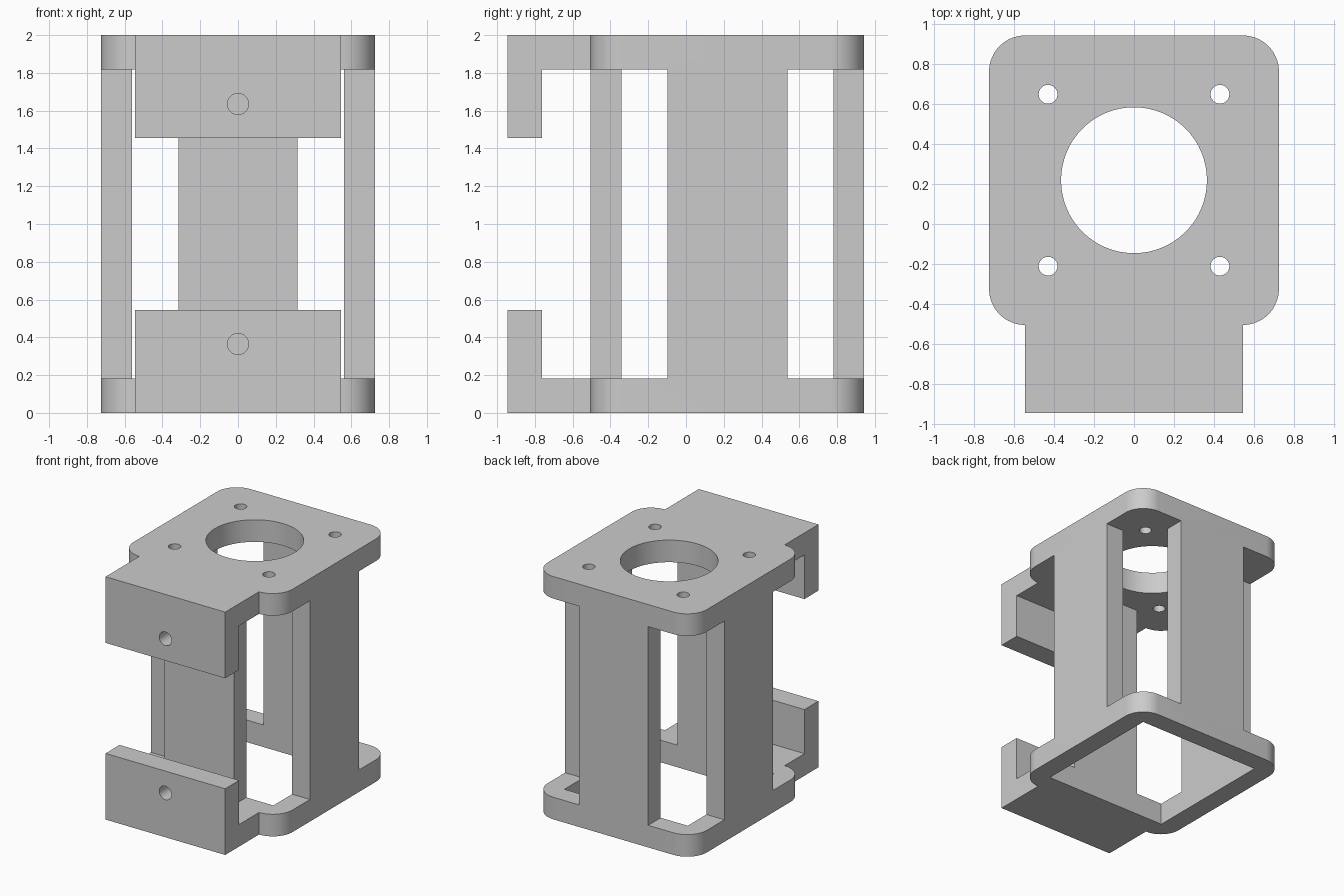
import bpy, bmesh, math

cube = bpy.data.objects.get("Cube")
if cube:
    bpy.data.objects.remove(cube, do_unlink=True)

grey = bpy.data.materials.new("plain grey")
grey.use_nodes = True
colour = (0.6, 0.6, 0.6, 1)
grey.diffuse_color = colour
grey.node_tree.nodes["Principled BSDF"].inputs["Base Color"].default_value = colour

# Main sizes
W, FRONT, BACK, H = 0.725, -0.505, 0.943, 2.0
MID = (FRONT + BACK) / 2
PLATE, WALL, RADIUS = 0.182, 0.163, 0.18
LIP_FRONT, LIP_HEIGHT, BRACKET_W = -0.945, 0.545, 0.545


def prism(name, points, offset):
    """Extrude a closed polygon of 3D points along an offset."""
    bm = bmesh.new()
    face = bm.faces.new([bm.verts.new(p) for p in points])
    out = bmesh.ops.extrude_face_region(bm, geom=[face])
    verts = [v for v in out["geom"] if isinstance(v, bmesh.types.BMVert)]
    bmesh.ops.translate(bm, verts=verts, vec=offset)
    bmesh.ops.recalc_face_normals(bm, faces=bm.faces)
    mesh = bpy.data.meshes.new(name)
    bm.to_mesh(mesh)
    bm.free()
    mesh.materials.append(grey)
    obj = bpy.data.objects.new(name, mesh)
    bpy.context.collection.objects.link(obj)
    return obj


def box(name, x, y, z):
    pts = [(x[0], y[0], z[0]), (x[1], y[0], z[0]), (x[1], y[1], z[0]), (x[0], y[1], z[0])]
    return prism(name, pts, (0, 0, z[1] - z[0]))


def arc(cx, cy, r, start, sweep, steps):
    return [(cx + r * math.cos(start + sweep * i / steps),
             cy + r * math.sin(start + sweep * i / steps)) for i in range(steps + 1)]


def circle(x, y, r, steps):
    return arc(x, y, r, 0, math.tau, steps)[:-1]


def combine(target, tool, operation):
    """Apply a boolean and discard the tool."""
    mod = target.modifiers.new("boolean", "BOOLEAN")
    mod.operation, mod.solver, mod.object = operation, "EXACT", tool
    bpy.context.view_layer.update()
    result = bpy.data.meshes.new_from_object(
        target.evaluated_get(bpy.context.evaluated_depsgraph_get()))
    target.modifiers.clear()
    target.data = result
    bpy.data.objects.remove(tool, do_unlink=True)


# Rounded housing block
outline = []
for k, (sx, sy) in enumerate([(1, 1), (-1, 1), (-1, -1), (1, -1)]):
    half = (BACK - FRONT) / 2
    outline += arc(sx * (W - RADIUS), MID + sy * (half - RADIUS), RADIUS,
                   k * math.pi / 2, math.pi / 2, 16)
housing = prism("motor_housing", [(x, y, 0) for x, y in outline], (0, 0, H))

# Cavity, open at the bottom
combine(housing, box("cavity_cutter", (-W + WALL, W - WALL),
                     (FRONT + WALL, BACK - WALL), (-0.2, H - PLATE)), "DIFFERENCE")

# Corner windows between the four wall panels
for x in [(-1, -0.315), (0.315, 1)]:
    for y in [(-1, MID - 0.318), (MID + 0.318, 1.2)]:
        combine(housing, box("window_cutter", x, y, (PLATE, H - PLATE)), "DIFFERENCE")

# Shaft hole and four screw holes in the top plate
holes = [(0, MID, 0.365, 64)]
holes += [(sx * 0.43, MID + sy * 0.43, 0.047, 32) for sx in (-1, 1) for sy in (-1, 1)]
for x, y, r, n in holes:
    pts = [(px, py, H - PLATE - 0.1) for px, py in circle(x, y, r, n)]
    combine(housing, prism("hole_cutter", pts, (0, 0, 0.5)), "DIFFERENCE")

# Mirrored L brackets on the front, each with a hole through its lip
profile = [(FRONT + 0.1, 0), (LIP_FRONT, 0), (LIP_FRONT, LIP_HEIGHT),
           (LIP_FRONT + 0.182, LIP_HEIGHT), (LIP_FRONT + 0.182, PLATE), (FRONT + 0.1, PLATE)]
for flip in (False, True):
    def height(z):
        return H - z if flip else z
    bracket = prism("bracket", [(-BRACKET_W, y, height(z)) for y, z in profile],
                    (2 * BRACKET_W, 0, 0))
    pts = [(px, LIP_FRONT - 0.1, pz) for px, pz in circle(0, height(0.365), 0.056, 32)]
    combine(bracket, prism("hole_cutter", pts, (0, 0.35, 0)), "DIFFERENCE")
    combine(housing, bracket, "UNION")

# Smooth the round parts and keep the edges sharp
bpy.ops.object.select_all(action="DESELECT")
housing.select_set(True)
bpy.context.view_layer.objects.active = housing
bpy.ops.object.shade_smooth_by_angle(angle=math.radians(30))
